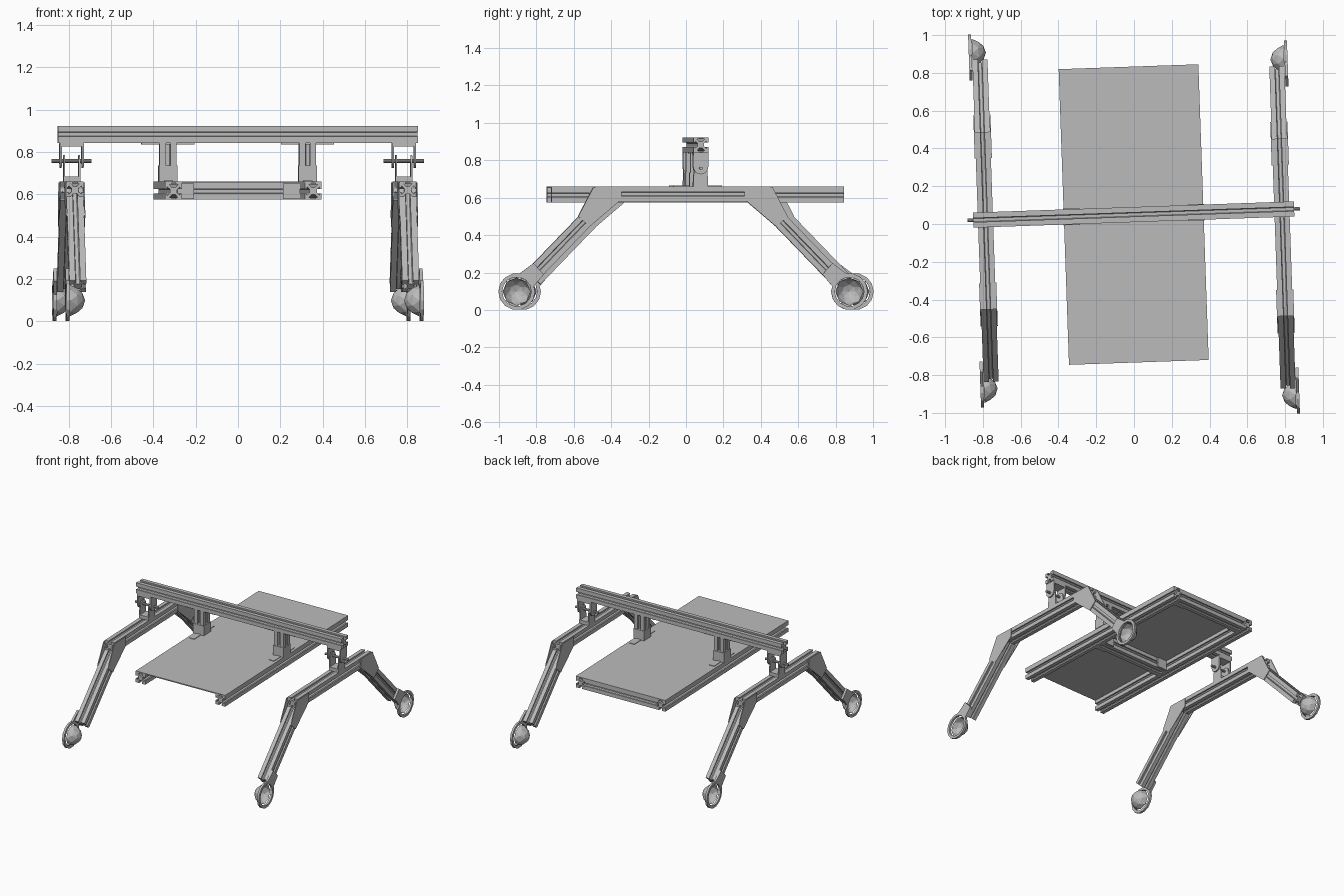
import bpy, bmesh, math
from mathutils import Matrix, Vector

cube = bpy.data.objects.get("Cube")
if cube:
    bpy.data.objects.remove(cube, do_unlink=True)

metal = bpy.data.materials.new("grey_metal")
metal.use_nodes = True
GREY = (0.5, 0.5, 0.5, 1)
metal.diffuse_color = GREY
metal.node_tree.nodes["Principled BSDF"].inputs["Base Color"].default_value = GREY

YAW = Matrix.Rotation(math.radians(2), 4, 'Z')  # whole frame stands slightly turned
H = 0.04          # half width of a rail
MID = 0.05        # y of the deck centre


def finish(name, bm, fix_normals=True):
    if fix_normals:
        bmesh.ops.recalc_face_normals(bm, faces=bm.faces)
    bm.transform(YAW)
    me = bpy.data.meshes.new(name)
    bm.to_mesh(me)
    bm.free()
    me.materials.append(metal)
    ob = bpy.data.objects.new(name, me)
    bpy.context.collection.objects.link(ob)


def prism(bm, outline, start, step):
    """Extrude a closed outline of points from start by step."""
    low = [bm.verts.new(start + p) for p in outline]
    face = bm.faces.new(low)
    out = bmesh.ops.extrude_face_region(bm, geom=[face], use_keep_orig=True)
    bmesh.ops.translate(bm, vec=step, verts=[v for v in out["geom"] if isinstance(v, bmesh.types.BMVert)])


def slot_profile():
    """Square rail section with a T slot in every side."""
    half = [(H, H), (H, 0.011), (0.03, 0.011), (0.03, 0.02), (0.017, 0.008)]
    side = [(x, -y) for x, y in half] + [(x, y) for x, y in reversed(half[1:])]
    pts = []
    for k in range(4):
        turn = Matrix.Rotation(k * math.pi / 2, 2)
        pts += [turn @ Vector(p) for p in side]
    return pts


def rail(name, a, b, side):
    """T slot rail from a to b; side is one direction across it."""
    a, b, u = Vector(a), Vector(b), Vector(side)
    v = (b - a).normalized().cross(u)
    bm = bmesh.new()
    prism(bm, [u * p.x + v * p.y for p in slot_profile()], a, b - a)
    finish(name, bm)


def box(name, lo, hi):
    lo, hi = Vector(lo), Vector(hi)
    bm = bmesh.new()
    bmesh.ops.create_cube(bm, size=1)
    bmesh.ops.scale(bm, vec=hi - lo, verts=bm.verts)
    bmesh.ops.translate(bm, vec=(lo + hi) / 2, verts=bm.verts)
    finish(name, bm)


def side_plate(name, x, thick, yz):
    """Flat plate in the y-z plane."""
    bm = bmesh.new()
    prism(bm, [Vector((0, y, z)) for y, z in yz], Vector((x, 0, 0)), Vector((thick, 0, 0)))
    finish(name, bm)


def circle(cy, cz, r, n, a0=0.0, sweep=2 * math.pi):
    return [(cy + r * math.cos(a0 + sweep * i / n), cz + r * math.sin(a0 + sweep * i / n)) for i in range(n)]


def ring(name, x, thick, cy, cz, r_out, r_in, n):
    bm = bmesh.new()
    loops = [[bm.verts.new((xx, y, z)) for y, z in circle(cy, cz, r, n)]
             for xx, r in ((x, r_out), (x + thick, r_out), (x + thick, r_in), (x, r_in))]
    for k in range(4):
        p, q = loops[k], loops[(k + 1) % 4]
        for i in range(n):
            j = (i + 1) % n
            bm.faces.new((p[i], p[j], q[j], q[i]))
    finish(name, bm)


def dome(name, s, cy, cz):
    """Open faceted cup bulging towards the middle of the frame."""
    bm = bmesh.new()
    steps = [(0.825, 0.075), (0.79, 0.062), (0.765, 0.036)]
    n = 8
    loops = [[bm.verts.new((s * x, y, z)) for y, z in circle(cy, cz, r, n, k * math.pi / n)]
             for k, (x, r) in enumerate(steps)]
    tip = bm.verts.new((s * 0.752, cy, cz))
    for p, q in zip(loops, loops[1:]):
        for i in range(n):
            j = (i + 1) % n
            bm.faces.new((p[i], p[j], q[i]))
            bm.faces.new((p[j], q[j], q[i]))
    for i in range(n):
        cap = bm.faces.new((loops[-1][i], loops[-1][(i + 1) % n], tip))
    bm.normal_update()
    if cap.normal.x * s > 0:
        bmesh.ops.reverse_faces(bm, faces=bm.faces)
    finish(name, bm, False)


# Deck: top sheet on a rail frame, open at the front
X, Y = (1, 0, 0), (0, 1, 0)
DECK = 0.615
box("deck_sheet", (-0.37, MID - 0.783, 0.653), (0.37, MID + 0.783, 0.661))
for s, tag in ((1, "left"), (-1, "right")):
    rail("deck_side_rail_" + tag, (s * 0.33, MID - 0.783, DECK), (s * 0.33, MID + 0.783, DECK), X)
for y, tag, faces in ((MID - 0.08, "middle", (-1, 1)), (MID + 0.743, "back", (-1,))):
    rail("deck_cross_rail_" + tag, (-0.29, y, DECK), (0.29, y, DECK), Y)
    for s in (1, -1):
        xs = sorted((s * 0.21, s * 0.29))
        for d in faces:
            ys = sorted((y + d * H, y + d * (H + 0.012)))
            box("deck_corner_bracket", (xs[0], ys[0], DECK - 0.038), (xs[1], ys[1], DECK + 0.036))

# Overhead beam joining both sides
rail("overhead_beam", (-0.85, MID, 0.883), (0.85, MID, 0.883), Y)

for s, tag in ((1, "left"), (-1, "right")):
    # Posts that hang the deck from the beam
    px = s * 0.33
    rail("deck_post_" + tag, (px, MID, 0.66), (px, MID, 0.843), X)
    box("post_foot_" + tag, (px - 0.044, MID - 0.044, 0.661), (px + 0.044, MID + 0.044, 0.735))
    box("post_top_plate_" + tag, (px - 0.125, MID - 0.03, 0.836), (px + 0.125, MID + 0.03, 0.843))
    for d in (-1, 1):
        ys = sorted((MID + d * 0.04, MID + d * 0.13))
        box("post_foot_flange_" + tag, (px - 0.02, ys[0], 0.66), (px + 0.02, ys[1], 0.665))

    # Pivot bracket between beam and leg frame
    lx = s * 0.785
    box("pivot_top_plate_" + tag, (lx - 0.056, MID - H, 0.825), (lx + 0.056, MID + H, 0.843))
    box("pivot_base_plate_" + tag, (lx - H, MID - H, 0.658), (lx + H, MID + H, 0.685))
    for d in (-1, 1):
        up = [(MID + H, 0.84), (MID - H, 0.84)] + circle(MID, 0.765, H, 8, math.pi, math.pi) + [(MID + H, 0.765)]
        side_plate("pivot_upper_cheek_" + tag, lx + d * 0.052 - 0.005, 0.01, up)
        low = [(MID - H, 0.66), (MID + H, 0.66)] + circle(MID, 0.75, 0.036, 8, 0, math.pi) + [(MID - 0.036, 0.75)]
        side_plate("pivot_lower_cheek_" + tag, lx + d * 0.036 - 0.004, 0.008, low)
    side_plate("pivot_axle_" + tag, lx - 0.095, 0.19, circle(MID, 0.757, 0.009, 10))

    # Leg frame: top rail, two sloping rails, knee plates and feet
    cy = -s * 0.045
    rail("leg_top_rail_" + tag, (lx, cy - 0.47, 0.62), (lx, cy + 0.47, 0.62), X)
    for f, end in ((-1, "front"), (1, "back")):
        part = "_%s_%s" % (end, tag)
        rail("leg_slope_rail" + part, (lx, cy + f * 0.405, 0.60), (lx, cy + f * 0.825, 0.165), X)
        knee = [(0.33, 0.655), (0.48, 0.655), (0.56, 0.50), (0.50, 0.445), (0.33, 0.59)]
        for d in (-1, 1):
            side_plate("knee_plate" + part, lx + d * 0.0425 - 0.003, 0.006, [(cy + f * y, z) for y, z in knee])
        fy, fz = cy + f * 0.89, 0.098
        rx = s * 0.835 - 0.008
        ring("foot_ring" + part, rx, 0.016, fy, fz, 0.098, 0.078, 14)
        arm = [(0.84, 0.175), (0.80, 0.125), (0.745, 0.19), (0.80, 0.25), (0.88, 0.19)]
        side_plate("foot_arm" + part, rx, 0.016, [(cy + f * y, z) for y, z in arm])
        dome("foot_cup" + part, s, fy, fz)
